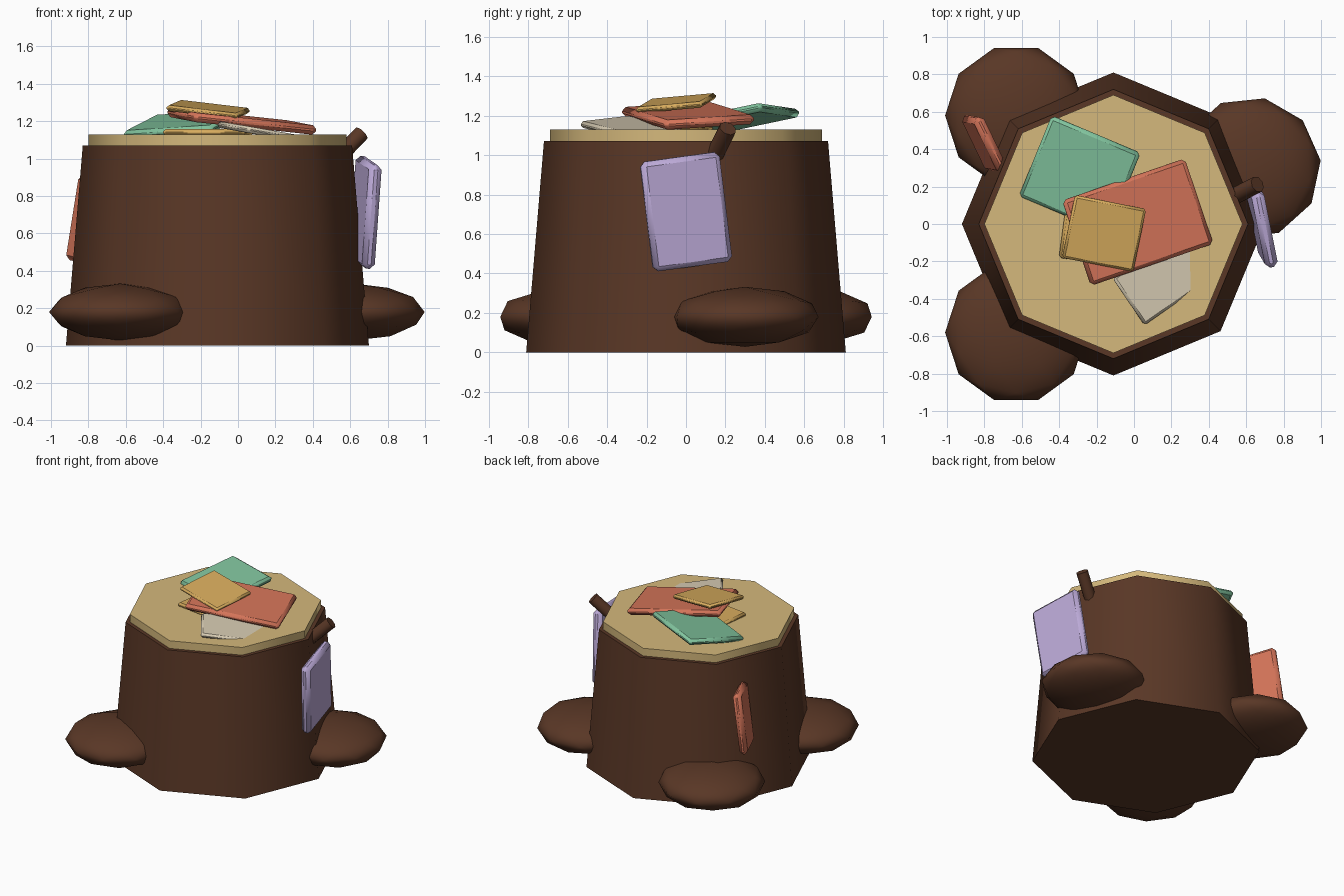
import bpy, math
from mathutils import Vector, Matrix

cube = bpy.data.objects.get("Cube")
if cube:
    bpy.data.objects.remove(cube, do_unlink=True)


def material(name, rgb):
    mat = bpy.data.materials.new(name)
    mat.use_nodes = True
    mat.diffuse_color = (*rgb, 1)
    shader = next(n for n in mat.node_tree.nodes if n.type == 'BSDF_PRINCIPLED')
    shader.inputs["Base Color"].default_value = (*rgb, 1)
    return mat


BARK = material("bark_brown", (.10, .038, .019))
WOOD = material("pale_wood", (.66, .48, .20))
LILAC = material("lilac", (.50, .40, .68))
GREEN = material("mint_green", (.22, .55, .34))
CORAL = material("coral", (.66, .175, .10))
GOLD = material("gold", (.68, .41, .11))
CREAM = material("cream", (.68, .60, .45))


def finish(name, mat, angle):
    obj = bpy.context.object
    obj.name = name
    obj.data.materials.append(mat)
    bpy.ops.object.shade_smooth_by_angle(angle=math.radians(angle))
    return obj


def card(name, mat, centre, across, up, thick):
    """Bevelled slab spanned by its two edge vectors."""
    w, h = Vector(across), Vector(up)
    x = w.normalized()
    z = x.cross(h).normalized()
    y = z.cross(x)
    bpy.ops.mesh.primitive_cube_add(size=1)
    obj = finish(name, mat, 30)
    obj.data.transform(Matrix.Diagonal((w.length, h.length, thick, 1)))
    turn = Matrix((x, y, z)).transposed().to_4x4()
    obj.matrix_world = Matrix.Translation(centre) @ turn
    bevel = obj.modifiers.new("soft_edges", 'BEVEL')
    bevel.width = min(.025, thick * .4)
    bevel.segments = 1


# Stump and its cut top
bpy.ops.mesh.primitive_cone_add(vertices=8, radius1=.81, radius2=.72,
                                depth=1.07, location=(-.11, 0, .535))
finish("stump", BARK, 60)
bpy.ops.mesh.primitive_cylinder_add(vertices=8, radius=.69, depth=.09,
                                    location=(-.11, 0, 1.085))
finish("cut_top", WOOD, 60)

# Flattened root lobes
for name, x, y, turn in (("front_right_root", -.63, -.58, 18),
                         ("back_right_root", -.63, .58, 18),
                         ("left_root", .62, .30, 24)):
    bpy.ops.mesh.primitive_ico_sphere_add(
        subdivisions=2, radius=.38, location=(x, y, .18),
        rotation=(0, 0, math.radians(turn)))
    bpy.context.object.scale.z = .4
    finish(name, BARK, 80)

# Twig stub holding the hanging card
start, end = Vector((.52, .14, .99)), Vector((.66, .212, 1.135))
axis = end - start
bpy.ops.mesh.primitive_cylinder_add(
    vertices=8, radius=.045, depth=axis.length, location=(start + end) / 2,
    rotation=axis.to_track_quat('Z', 'Y').to_euler())
finish("twig_stub", BARK, 50)

# Cards on the sides
card("hanging_card", LILAC, (.68, 0, .713), (-.08, .40, .055), (.04, -.07, .555), .07)
card("wedged_card", CORAL, (-.80, .43, .67), (-.14, .29, .03), (.08, -.03, .45), .06)

# Cards scattered on top
card("green_card", GREEN, (-.29, .265, 1.185), (.475, -.2, .03), (.175, .43, .09), .045)
card("lower_gold_card", GOLD, (-.16, -.05, 1.14), (.44, -.06, 0), (.05, .32, 0), .035)
card("cream_card", CREAM, (.17, -.275, 1.135), (.40, .28, -.07), (-.175, .25, .03), .035)
card("coral_card", CORAL, (.02, .01, 1.20), (.655, .225, -.07), (-.155, .455, .03), .05)
card("upper_gold_card", GOLD, (-.16, -.05, 1.263), (.38, -.075, -.045), (.07, .335, .03), .032)
